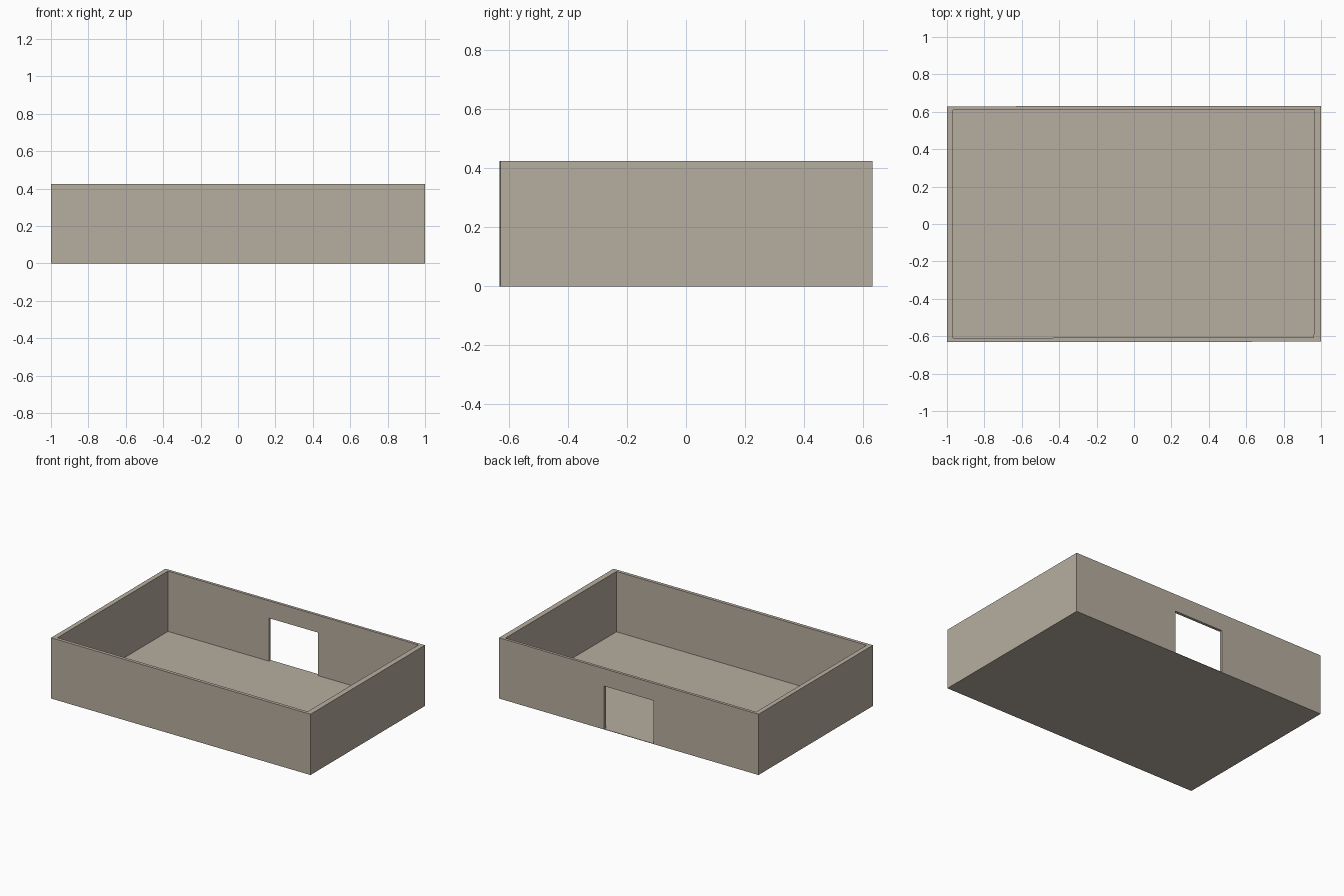
import bpy, bmesh

if "Cube" in bpy.data.objects:
    bpy.data.objects.remove(bpy.data.objects["Cube"])

H = 0.424       # wall height
FLOOR = 0.003   # thin floor sheet

# footprints (corners run front-left, front-right, back-right, back-left)
OUTER = [(-1, -0.632), (1, -0.629), (1, 0.632), (-1, 0.629)]
INNER = [(-0.967, -0.609), (0.961, -0.606), (0.964, 0.613), (-0.967, 0.609)]

stone = bpy.data.materials.new("warm grey")
stone.diffuse_color = (0.47, 0.42, 0.35, 1)
stone.use_nodes = True
stone.node_tree.nodes["Principled BSDF"].inputs["Base Color"].default_value = stone.diffuse_color


def finish(name, bm):
    bmesh.ops.recalc_face_normals(bm, faces=bm.faces)
    me = bpy.data.meshes.new(name)
    bm.to_mesh(me)
    bm.free()
    me.materials.append(stone)
    ob = bpy.data.objects.new(name, me)
    bpy.context.collection.objects.link(ob)
    return ob


def prism(name, pts, z0, z1):
    bm = bmesh.new()
    lo = [bm.verts.new((x, y, z0)) for x, y in pts]
    hi = [bm.verts.new((x, y, z1)) for x, y in pts]
    bm.faces.new(lo)
    bm.faces.new(hi)
    n = len(pts)
    for i in range(n):
        j = (i + 1) % n
        bm.faces.new((lo[i], lo[j], hi[j], hi[i]))
    return finish(name, bm)


# floor sheet under the whole room
prism("floor", OUTER, 0, FLOOR)

# four walls as one closed ring
bm = bmesh.new()
loops = [[bm.verts.new((x, y, z)) for x, y in pts]
         for pts, z in ((OUTER, FLOOR), (OUTER, H), (INNER, H), (INNER, FLOOR))]
for k in range(4):
    a, b = loops[k], loops[(k + 1) % 4]
    for i in range(4):
        j = (i + 1) % 4
        bm.faces.new((a[i], a[j], b[j], b[i]))
walls = finish("walls", bm)

# doorway cut through the back wall
cutter = prism("doorway_cutter",
               [(-0.19, 0.5), (0.19, 0.5), (0.19, 0.75), (-0.19, 0.75)], -0.1, 0.303)
cutter.hide_render = True
cutter.display_type = 'WIRE'
mod = walls.modifiers.new("doorway", 'BOOLEAN')
mod.operation = 'DIFFERENCE'
mod.solver = 'EXACT'
mod.object = cutter

# bake the cut and drop the helper
bpy.context.view_layer.objects.active = walls
walls.select_set(True)
bpy.ops.object.modifier_apply(modifier=mod.name)
bpy.data.objects.remove(cutter, do_unlink=True)
